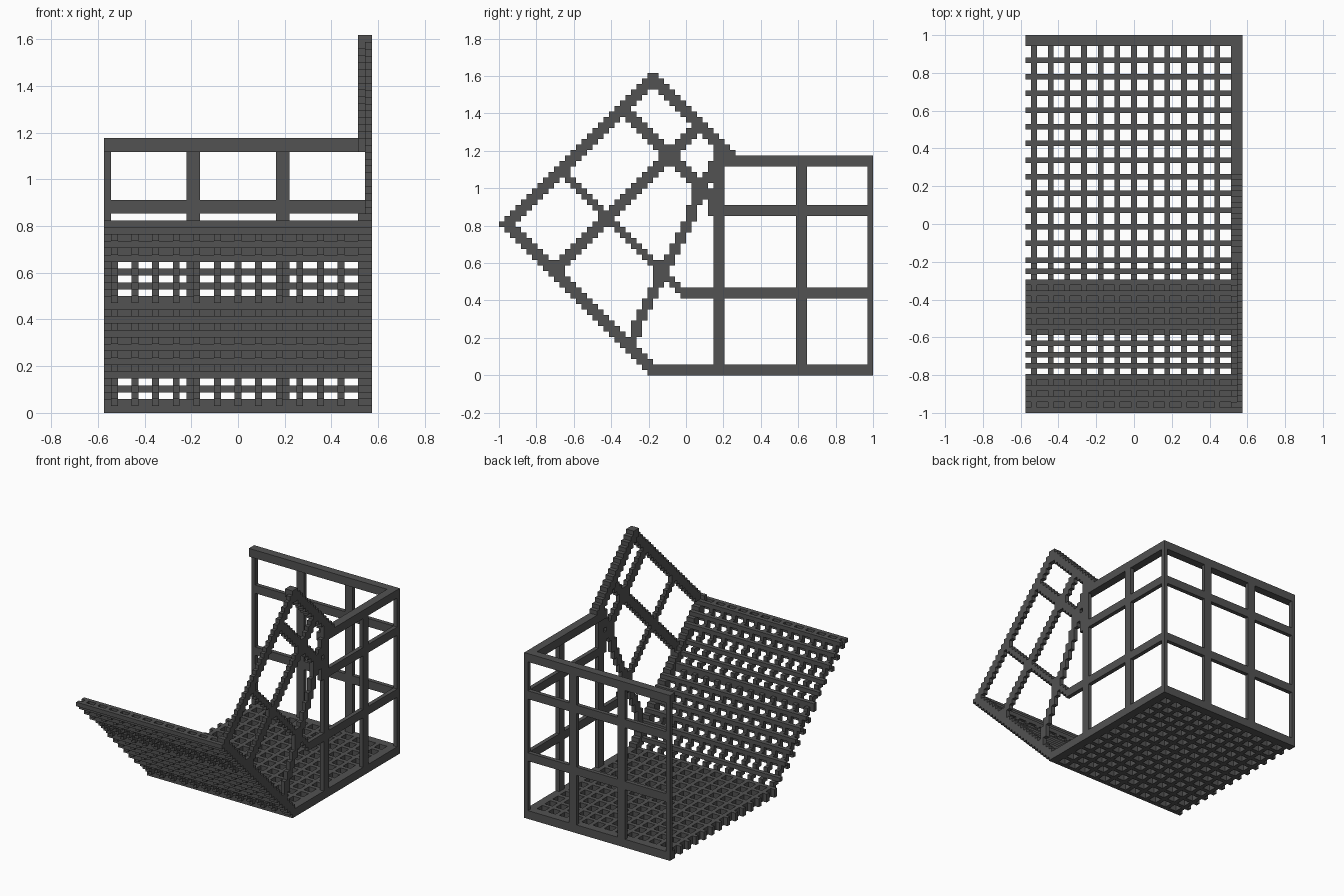
import bpy, bmesh
from mathutils import Vector

cube = bpy.data.objects.get("Cube")
if cube:
    bpy.data.objects.remove(cube, do_unlink=True)

U = 1 / 34                      # edge of one building cube
NX, NY, NZ = 39, 68, 55         # size of the model in cubes

steel = bpy.data.materials.new("dark grey")
steel.use_nodes = True
grey = (0.085, 0.085, 0.085, 1)
steel.diffuse_color = grey
steel.node_tree.nodes["Principled BSDF"].inputs["Base Color"].default_value = grey

used = set()


def bar(x, y, z):
    """Straight bar of cubes; each argument is a (start, end) range."""
    return {(i, j, k) for i in range(*x) for j in range(*y) for k in range(*z)}


def build(name, cells):
    """Turn a set of cubes into one mesh that has only outer faces."""
    cells = cells - used
    used.update(cells)
    bm = bmesh.new()
    verts = {}

    def vert(p):
        if p not in verts:
            verts[p] = bm.verts.new(((p[0] - NX / 2) * U, (p[1] - NY / 2) * U, p[2] * U))
        return verts[p]

    for c in sorted(cells):
        for axis in range(3):
            a, b = (axis + 1) % 3, (axis + 2) % 3
            for side in (0, 1):
                n = list(c)
                n[axis] += 2 * side - 1
                if tuple(n) in cells:
                    continue
                quad = []
                for da, db in ((0, 0), (1, 0), (1, 1), (0, 1)):
                    p = list(c)
                    p[axis] += side
                    p[a] += da
                    p[b] += db
                    quad.append(vert(tuple(p)))
                bm.faces.new(quad if side else quad[::-1])
    mesh = bpy.data.meshes.new(name)
    bm.to_mesh(mesh)
    bm.free()
    mesh.materials.append(steel)
    obj = bpy.data.objects.new(name, mesh)
    bpy.context.collection.objects.link(obj)


def rising(diffs, lo, hi, x):
    """Stepped bar going up and back: k - j in diffs, j + k from lo to hi."""
    return {(i, j, k) for i in range(*x) for j in range(NY) for k in range(NZ)
            if k - j in diffs and lo <= j + k <= hi}


def falling(sums, lo, hi, x):
    """Stepped bar going down and back: j + k in sums, k - j from lo to hi."""
    return {(i, j, k) for i in range(*x) for j in range(NY) for k in range(NZ)
            if j + k in sums and lo <= k - j <= hi}


WALL = (38, 39)
RIM = (37, 39)

# Floor: waffle grid with a solid rim
floor = bar(RIM, (27, 68), (0, 2)) | bar((0, 39), (66, 68), (0, 2))
for i in range(1, 38, 3):
    floor |= bar((i, i + 1), (27, 68), (0, 2))
for j in range(27, 66, 3):
    floor |= bar((0, 39), (j, j + 1), (0, 2))
build("floor_grid", floor)

# Back wall: posts and rails
build("back_top_rail", bar((0, 39), (66, 68), (38, 40)))
posts = set()
for x in ((0, 1), (12, 14), (25, 27), (38, 39)):
    posts |= bar(x, (67, 68), (2, 38))
build("back_posts", posts)
rails = set()
for k in (14, 29):
    rails |= bar((0, 39), (67, 68), (k, k + 2))
build("back_rails", rails)

# Side wall: posts and rails
build("side_top_rail", bar(RIM, (39, 68), (38, 40)))
posts = set()
for j in (39, 54):
    posts |= bar(WALL, (j, j + 2), (2, 38))
build("side_posts", posts)
build("side_rails", bar(WALL, (34, 68), (14, 16)) | bar(WALL, (38, 68), (29, 31)))

# Sloping front: stepped runners
runners = set()
for i in range(1, 38, 3):
    runners |= falling((27, 28), -27, 27, (i, i + 1))
build("slope_runners", runners)
build("slope_side_edge", falling((27, 28, 29), -27, 27, RIM))

# Sloping front: cross bars, single cubes or diagonal pairs in section
section = [(25, 3), (12, 15), (12, 16), (10, 18), (8, 20), (0, 27)]
for j, k in [(22 - 2 * n, 5 + 2 * n) for n in range(5)] + [(5, 22), (3, 24), (1, 26)]:
    section += [(j, k), (j + 1, k + 1)]
cross = set()
for j, k in section:
    cross |= bar((0, 39), (j, j + 1), (k, k + 1))
build("slope_cross_bars", cross)

# Tilted side wing: outer edges
build("wing_front_edge", rising((25, 26, 27), 27, 82, WALL))
build("wing_back_edge", falling((80, 81, 82), -2, 27, RIM))

# Tilted side wing: inner braces
build("wing_long_brace", rising((8, 9, 10), 28, 81, WALL))
build("wing_lower_brace", falling((47, 48), -20, 26, WALL))
build("wing_upper_brace", falling((69, 70, 71), -8, 26, WALL))

# Steep brace, with thicker joints where it crosses the others
steep = set()
for k in range(5, 41):
    j = round(22.6 + (k - 5) * 0.475)
    steep |= bar(WALL, (j, j + 2), (k, k + 1))
steep |= bar(WALL, (28, 31), (17, 21)) | bar(WALL, (35, 38), (32, 36))
build("wing_steep_brace", steep)
